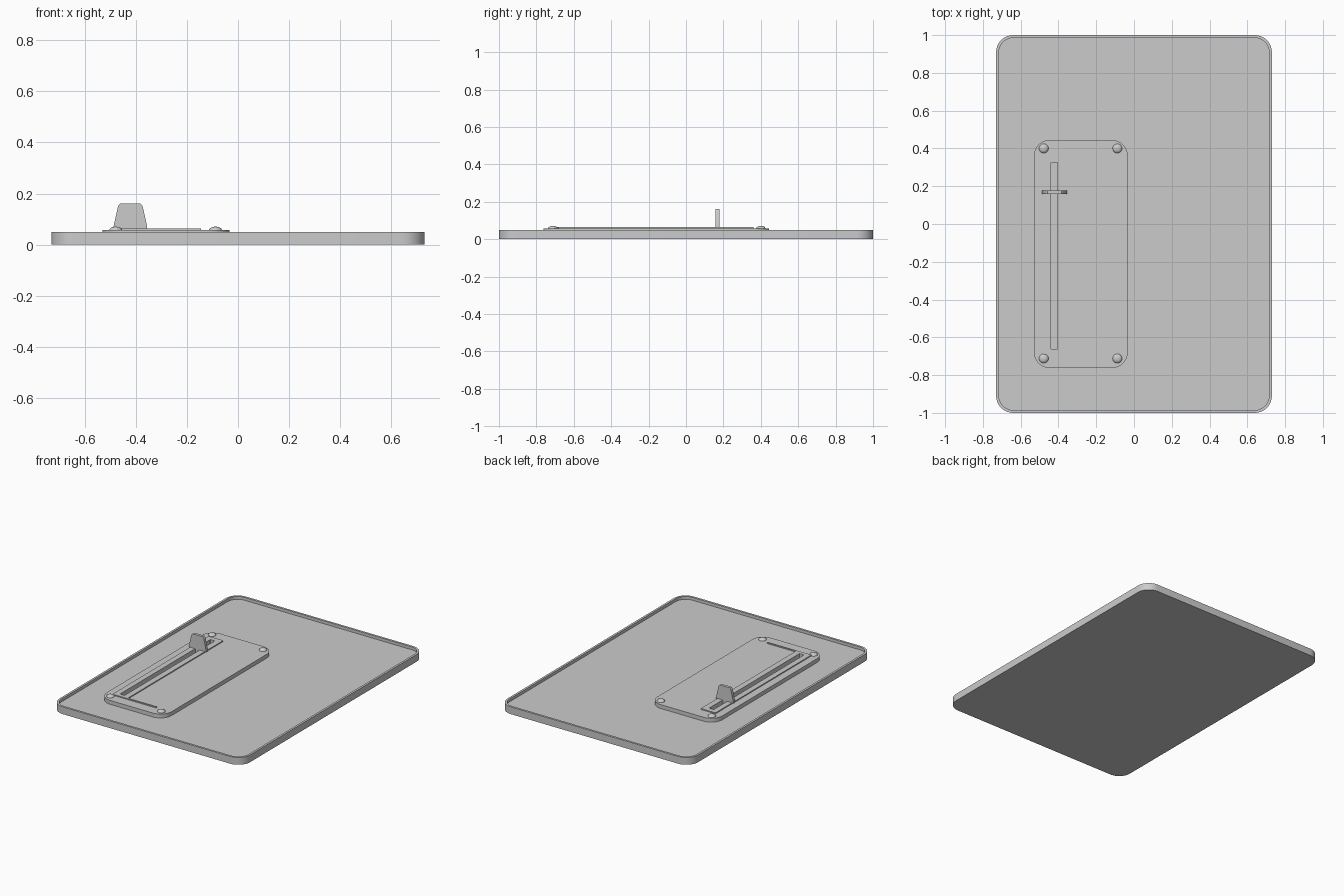
import bpy, bmesh, math

if "Cube" in bpy.data.objects:
    bpy.data.objects.remove(bpy.data.objects["Cube"])


def rounded_rect(x0, x1, y0, y1, r, z, seg=8):
    """Loop of points around a rounded rectangle at height z."""
    pts = []
    corners = [(x1 - r, y1 - r), (x0 + r, y1 - r), (x0 + r, y0 + r), (x1 - r, y0 + r)]
    for q, (cx, cy) in enumerate(corners):
        for i in range(seg + 1):
            a = math.pi / 2 * (q + i / seg)
            pts.append((cx + r * math.cos(a), cy + r * math.sin(a), z))
    return pts


def loft(name, loops):
    """Skin matching loops in order and cap both ends."""
    bm = bmesh.new()
    rings = [[bm.verts.new(p) for p in loop] for loop in loops]
    n = len(rings[0])
    for a, b in zip(rings, rings[1:]):
        for i in range(n):
            j = (i + 1) % n
            bm.faces.new((a[i], a[j], b[j], b[i]))
    bm.faces.new(rings[0][::-1])
    bm.faces.new(rings[-1])
    bmesh.ops.recalc_face_normals(bm, faces=bm.faces[:])
    mesh = bpy.data.meshes.new(name)
    bm.to_mesh(mesh)
    bm.free()
    obj = bpy.data.objects.new(name, mesh)
    bpy.context.collection.objects.link(obj)
    bpy.ops.object.select_all(action='DESELECT')
    obj.select_set(True)
    bpy.context.view_layer.objects.active = obj
    bpy.ops.object.shade_smooth_by_angle(angle=math.radians(35))
    return obj


FLOOR, PLATE, RAIL = 0.03, 0.057, 0.064

# Shallow tray with a thin raised rim
outer = (-0.73, 0.73, -1, 1, 0.09)
inner = (-0.715, 0.715, -0.985, 0.985, 0.075)
loft("tray", [rounded_rect(*outer, 0), rounded_rect(*outer, 0.05),
              rounded_rect(*inner, 0.05), rounded_rect(*inner, FLOOR)])

# Mounting plate and raised rail, both with the long slot sunk into them
slot = (-0.44, -0.405, -0.662, 0.325, 0.002)
plate = (-0.53, -0.033, -0.763, 0.445, 0.085)
rail = (-0.478, -0.365, -0.68, 0.36, 0.001)
for name, shape, z0, z1, bottom in (
        ("mounting_plate", plate, FLOOR - 0.003, PLATE, FLOOR + 0.004),):
    loft(name, [rounded_rect(*shape, z0), rounded_rect(*shape, z1),
                rounded_rect(*slot, z1), rounded_rect(*slot, bottom)])
rail_frame = loft("slot_rail", [
    rounded_rect(*rail, PLATE - 0.002), rounded_rect(*rail, RAIL),
    rounded_rect(*slot, RAIL), rounded_rect(*slot, PLATE - 0.002)])
# Open the rail so the slot reaches down into the plate
bm = bmesh.new()
bm.from_mesh(rail_frame.data)
caps = [f for f in bm.faces if len(f.verts) > 4]
bmesh.ops.delete(bm, geom=caps, context='FACES')
bm.to_mesh(rail_frame.data)
bm.free()

# Low cross strip at the front end of the rail
strip = (-0.478, -0.145, -0.69, -0.68, 0.001)
loft("end_strip", [rounded_rect(*strip, PLATE - 0.002), rounded_rect(*strip, RAIL)])

# Domed screw heads at the plate corners
for ix, x in enumerate((-0.478, -0.088)):
    for iy, y in enumerate((-0.712, 0.4)):
        dome = []
        for r, z in ((0.025, PLATE - 0.002), (0.025, 0.059), (0.021, 0.065),
                     (0.013, 0.069), (0.004, 0.0705)):
            dome.append([(x + r * math.cos(math.tau * i / 24),
                          y + r * math.sin(math.tau * i / 24), z) for i in range(24)])
        loft(f"screw_{ix}_{iy}", dome)

# Tapered upright slider tab with softened top corners
profile = [(0.066, 0.062), (0.065, 0.075), (0.049, 0.146), (0.046, 0.155),
           (0.038, 0.162)]
profile = profile + [(-x, z) for x, z in reversed(profile)]
loft("slider_tab", [[(-0.421 + x, y, z) for x, z in profile] for y in (0.159, 0.178)])

# Slider stem running down through the slot
stem = (-0.439, -0.406, 0.159, 0.178, 0.001)
loft("slider_stem", [rounded_rect(*stem, FLOOR + 0.003), rounded_rect(*stem, 0.07)])
